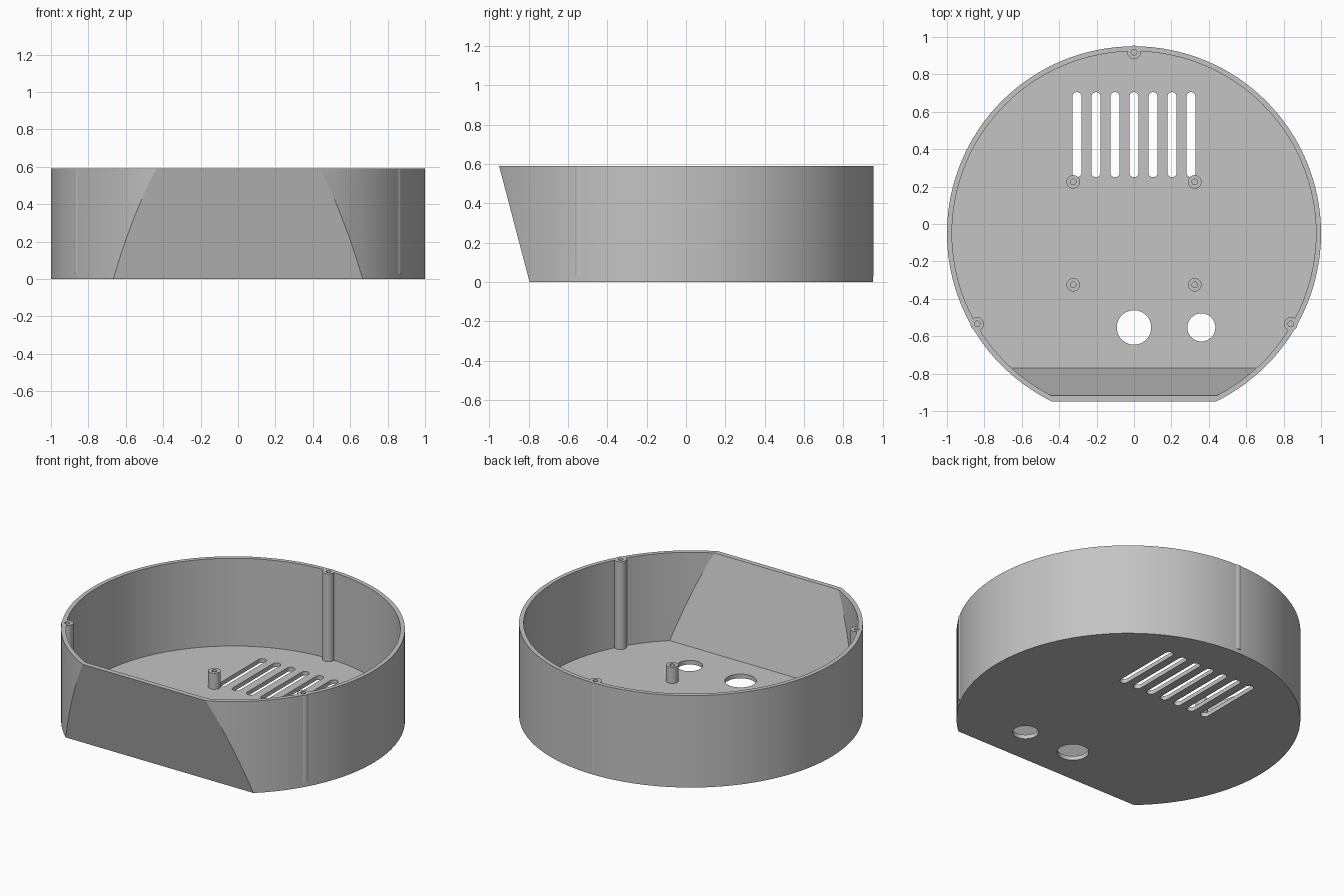
import bpy
import bmesh
from math import cos, sin, pi, radians
from mathutils import Vector

if "Cube" in bpy.data.objects:
    bpy.data.objects.remove(bpy.data.objects["Cube"], do_unlink=True)

HEIGHT, WALL, CENTRE_Y = 0.59, 0.027, -0.05
FRONT_BOTTOM, FRONT_TOP = -0.795, -0.95
POST_R, BORE_R = 0.036, 0.015

grey = bpy.data.materials.new("plain grey")
grey.use_nodes = True
COLOUR = (0.55, 0.55, 0.55, 1)
grey.diffuse_color = COLOUR
grey.node_tree.nodes["Principled BSDF"].inputs["Base Color"].default_value = COLOUR


def make_object(name, bm):
    bmesh.ops.recalc_face_normals(bm, faces=bm.faces)
    mesh = bpy.data.meshes.new(name)
    bm.to_mesh(mesh)
    bm.free()
    mesh.materials.append(grey)
    obj = bpy.data.objects.new(name, mesh)
    bpy.context.collection.objects.link(obj)
    return obj


def prism(name, outline, z0, z1):
    """Upright solid from a flat outline."""
    bm = bmesh.new()
    face = bm.faces.new([bm.verts.new((x, y, z0)) for x, y in outline])
    top = bmesh.ops.extrude_face_region(bm, geom=[face])["geom"]
    verts = [v for v in top if isinstance(v, bmesh.types.BMVert)]
    bmesh.ops.translate(bm, verts=verts, vec=(0, 0, z1 - z0))
    return make_object(name, bm)


def circle(x, y, r, n=32):
    return [(x + r * cos(2 * pi * i / n), y + r * sin(2 * pi * i / n)) for i in range(n)]


def slot(x, y0, y1, r, n=12):
    """Long outline with round ends."""
    upper = [(x + r * cos(pi * i / n), y1 - r + r * sin(pi * i / n)) for i in range(n + 1)]
    lower = [(x - r * cos(pi * i / n), y0 + r - r * sin(pi * i / n)) for i in range(n + 1)]
    return upper + lower


def drum(name, r, z0, z1, inset):
    """Cylinder whose front is sliced off by the leaning plane."""
    obj = prism(name, circle(0, CENTRE_Y, r, 128), z0, z1)
    normal = Vector((0, -HEIGHT, FRONT_TOP - FRONT_BOTTOM)).normalized()
    normal.z = -abs(normal.z)
    point = Vector((0, FRONT_BOTTOM, 0)) - normal * inset
    bm = bmesh.new()
    bm.from_mesh(obj.data)
    bmesh.ops.bisect_plane(bm, geom=bm.verts[:] + bm.edges[:] + bm.faces[:],
                           plane_co=point, plane_no=normal, clear_outer=True)
    bmesh.ops.holes_fill(bm, edges=[e for e in bm.edges if e.is_boundary])
    bmesh.ops.recalc_face_normals(bm, faces=bm.faces)
    bm.to_mesh(obj.data)
    bm.free()
    return obj


def cut(target, cutter):
    mod = target.modifiers.new("cut", "BOOLEAN")
    mod.operation, mod.solver, mod.object = "DIFFERENCE", "EXACT", cutter
    bpy.context.view_layer.objects.active = target
    bpy.ops.object.modifier_apply(modifier=mod.name)
    bpy.data.objects.remove(cutter, do_unlink=True)


def smooth(obj):
    bpy.ops.object.select_all(action="DESELECT")
    obj.select_set(True)
    bpy.context.view_layer.objects.active = obj
    bpy.ops.object.shade_smooth_by_angle(angle=radians(30))


def tube(name, x, y, z1):
    """Post with a screw bore down to the floor."""
    bm = bmesh.new()
    n = 32
    profile = [(POST_R, WALL), (POST_R, z1), (BORE_R, z1), (BORE_R, WALL + 0.003)]
    rings = [[bm.verts.new((px, py, z)) for px, py in circle(x, y, r, n)] for r, z in profile]
    for a, b in zip(rings, rings[1:]):
        for i in range(n):
            j = (i + 1) % n
            bm.faces.new((a[i], a[j], b[j], b[i]))
    bm.faces.new(rings[0])
    bm.faces.new(rings[-1])
    smooth(make_object(name, bm))


# Open shell with leaning front
shell = drum("shell", 1.0, 0, HEIGHT, 0)
cut(shell, drum("cavity", 1.0 - WALL, WALL, HEIGHT + 0.1, WALL + 0.004))

# Vent slots and cable holes through the floor
for i in range(-3, 4):
    cut(shell, prism("slot_cutter", slot(i * 0.1017, 0.25, 0.705, 0.025), -0.1, 0.1))
for x, r in ((0, 0.092), (0.36, 0.075)):
    cut(shell, prism("hole_cutter", circle(x, -0.553, r, 48), -0.1, 0.1))

# Tall lid posts set into the wall
for name, angle in (("back", 90), ("right", 210), ("left", 330)):
    x = 0.968 * cos(radians(angle))
    y = CENTRE_Y + 0.968 * sin(radians(angle))
    cut(shell, prism("post_cutter", circle(x, y, POST_R), WALL, HEIGHT + 0.1))
    tube(name + "_lid_post", x, y, HEIGHT)
smooth(shell)

# Short board standoffs on the floor
for side, x in (("right", -0.325), ("left", 0.325)):
    for end, y in (("front", -0.325), ("back", 0.225)):
        tube(f"{end}_{side}_standoff", x, y, 0.13)
